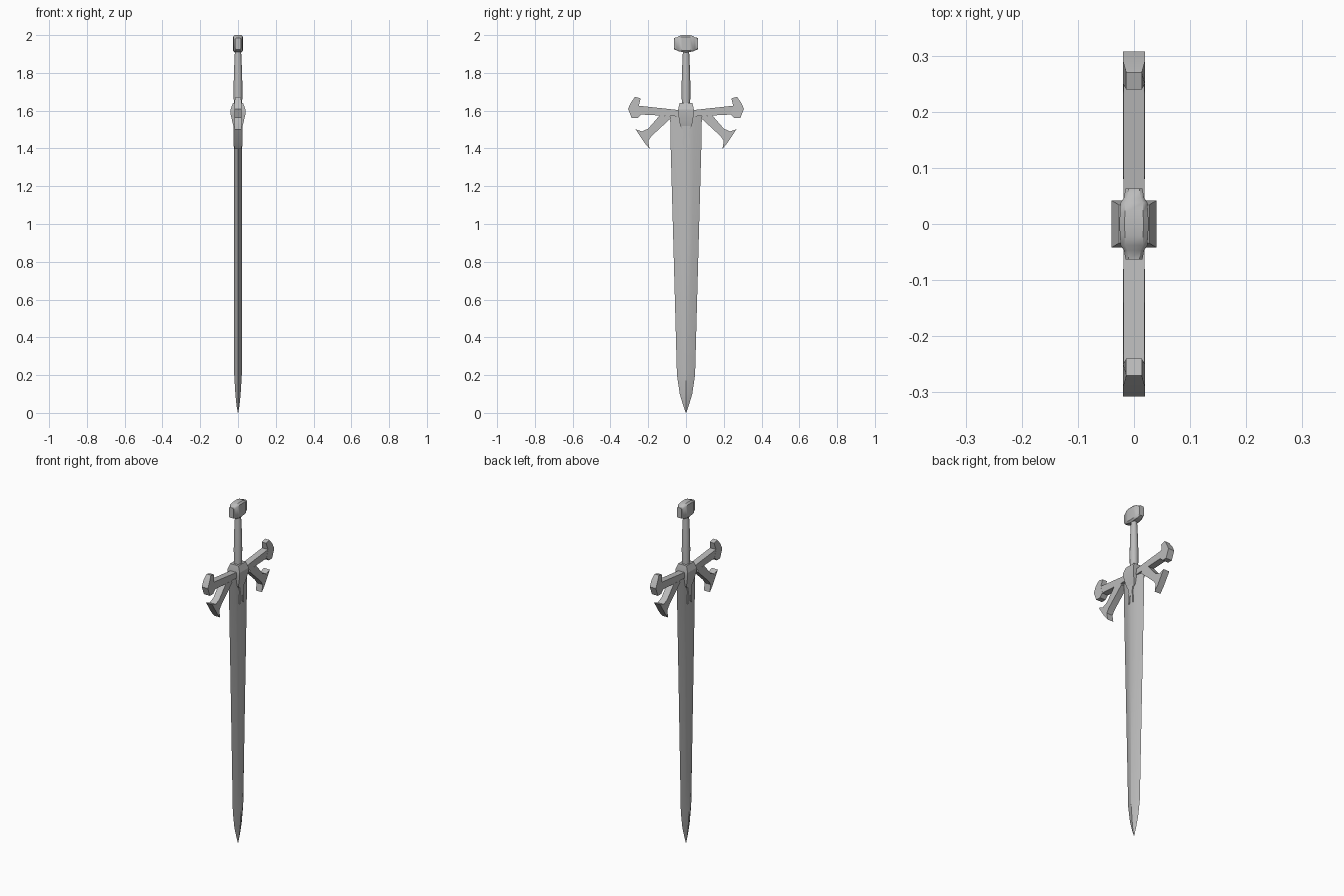
import bpy, bmesh, math

cube = bpy.data.objects.get("Cube")
if cube:
    bpy.data.objects.remove(cube, do_unlink=True)

steel = bpy.data.materials.new("grey steel")
steel.use_nodes = True
GREY = (0.5, 0.5, 0.5, 1)
steel.diffuse_color = GREY
steel.node_tree.nodes["Principled BSDF"].inputs["Base Color"].default_value = GREY


def finish(name, bm, angle=30, mirror=False):
    bmesh.ops.remove_doubles(bm, verts=bm.verts, dist=0.0001)
    bmesh.ops.recalc_face_normals(bm, faces=bm.faces)
    mesh = bpy.data.meshes.new(name)
    bm.to_mesh(mesh)
    bm.free()
    mesh.materials.append(steel)
    obj = bpy.data.objects.new(name, mesh)
    bpy.context.collection.objects.link(obj)
    bpy.ops.object.select_all(action='DESELECT')
    obj.select_set(True)
    bpy.context.view_layer.objects.active = obj
    bpy.ops.object.shade_smooth_by_angle(angle=math.radians(angle))
    if mirror:
        mod = obj.modifiers.new("other side", 'MIRROR')
        mod.use_axis = (False, True, False)
        mod.use_mirror_merge = False
    return obj


def loft(name, rings, angle=30):
    """Skin a list of rings that share the same point count."""
    bm = bmesh.new()
    loops = [[bm.verts.new(p) for p in ring] for ring in rings]
    n = len(loops[0])
    for a, b in zip(loops, loops[1:]):
        for i in range(n):
            j = (i + 1) % n
            bm.faces.new((a[i], a[j], b[j], b[i]))
    bm.faces.new(loops[0])
    bm.faces.new(loops[-1])
    return finish(name, bm, angle)


def plate(name, outline, thick=0.02, thin=None, thin_above=9):
    """Side outline (y, z) with thickness along x, mirrored across y."""
    bm = bmesh.new()

    def half(z):
        return thin if z > thin_above else thick
    a = [bm.verts.new((half(z), y, z)) for y, z in outline]
    b = [bm.verts.new((-half(z), y, z)) for y, z in outline]
    n = len(outline)
    bm.faces.new(a)
    bm.faces.new(b)
    for i in range(n):
        j = (i + 1) % n
        bm.faces.new((a[i], a[j], b[j], b[i]))
    return finish(name, bm, 25, mirror=True)


# Blade: lens section with a faint central ridge, tapering to a point
def blade_ring(z, w, t):
    half = [(t, 0), (t * 0.62, w * 0.5), (0, w), (-t * 0.62, w * 0.5)]
    return [(x, y, z) for x, y in half] + [(-x, -y, z) for x, y in half]


loft("blade", [blade_ring(*s) for s in (
    (0, 0.001, 0.001), (0.04, 0.015, 0.008), (0.1, 0.033, 0.014),
    (0.2, 0.048, 0.02), (0.9, 0.067, 0.022), (1.4, 0.081, 0.022),
    (1.575, 0.084, 0.022))])

# Grip: round, slightly swollen
loft("grip", [[(r * math.cos(a), r * math.sin(a), z)
               for a in (math.tau * i / 16 for i in range(16))]
              for z, r in ((1.6, 0.022), (1.72, 0.023), (1.8, 0.022),
                           (1.88, 0.018), (1.93, 0.016))], 40)


# Guard block: boxy, widest at the arms
def box_ring(z, hy, hx):
    return [(hx, hy, z), (-hx, hy, z), (-hx, -hy, z), (hx, -hy, z)]


loft("guard_block", [box_ring(*s) for s in (
    (1.505, 0.022, 0.021), (1.52, 0.031, 0.025), (1.585, 0.042, 0.04),
    (1.605, 0.042, 0.04), (1.64, 0.034, 0.027))], 15)


# Pommel: chamfered sections swept along y, flat at both ends
def pommel_ring(y, hx, low, high):
    c = hx * 0.35
    return [(hx, y, low + c), (hx, y, high - c), (hx - c, y, high),
            (c - hx, y, high), (-hx, y, high - c), (-hx, y, low + c),
            (c - hx, y, low), (hx - c, y, low)]


side = [(0.063, 0.015, 1.925, 1.985), (0.047, 0.018, 1.918, 1.988),
        (0.038, 0.024, 1.914, 1.995), (0.02, 0.025, 1.911, 2.0)]
sections = side + [(0, 0.026, 1.908, 2.0)] + [(-s[0], *s[1:]) for s in side[::-1]]
loft("pommel", [pommel_ring(*s) for s in sections], 40)

# Cross guard arms and their flared ends
plate("guard_arm", [(0.01, 1.60), (0.25, 1.626), (0.25, 1.58), (0.01, 1.568)], 0.019)
plate("guard_end", [(0.24, 1.665), (0.27, 1.673), (0.29, 1.645), (0.307, 1.61),
                    (0.287, 1.56), (0.257, 1.56), (0.236, 1.582), (0.25, 1.625)],
      0.0195, 0.014, 1.65)

# Lower prongs with fishtail tips
plate("lower_prong", [(0.085, 1.572), (0.14, 1.574), (0.2, 1.505), (0.233, 1.49),
                      (0.267, 1.502), (0.22, 1.43), (0.193, 1.398),
                      (0.2, 1.44), (0.185, 1.463), (0.08, 1.56)], 0.0195)

# Forked tongue lying on the blade below the block
plate("blade_tongue", [(0, 1.53), (0.024, 1.53), (0.013, 1.475), (0.019, 1.445),
                       (0.016, 1.41), (0.007, 1.42), (0.007, 1.45), (0, 1.46)], 0.025)
